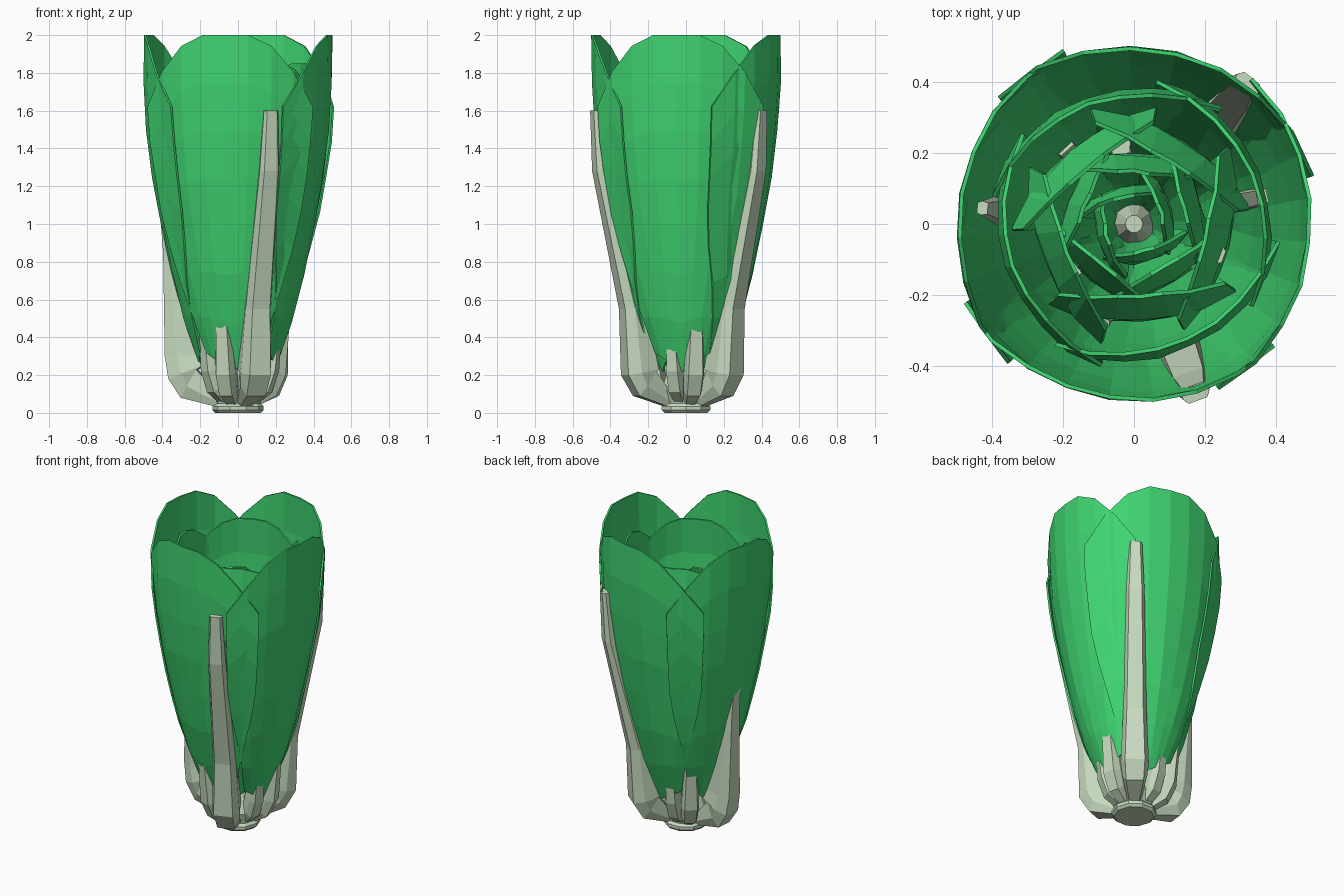
import bpy, bmesh, math, random

if "Cube" in bpy.data.objects:
    bpy.data.objects.remove(bpy.data.objects["Cube"])

random.seed(4)


def material(name, color):
    m = bpy.data.materials.new(name)
    m.diffuse_color = color
    m.use_nodes = True
    m.node_tree.nodes["Principled BSDF"].inputs["Base Color"].default_value = m.diffuse_color
    return m


GREEN = material("leaf_green", (0.05, 0.66, 0.165, 1))
PALE = material("pale_stalk", (0.57, 0.70, 0.52, 1))


def make_object(name, bm, mat):
    bmesh.ops.recalc_face_normals(bm, faces=bm.faces)
    me = bpy.data.meshes.new(name)
    bm.to_mesh(me)
    bm.free()
    me.materials.append(mat)
    ob = bpy.data.objects.new(name, me)
    bpy.context.collection.objects.link(ob)
    return ob


def lerp_profile(profile, z):
    """Radius at height z along a list of (radius, z) points."""
    for (r0, z0), (r1, z1) in zip(profile, profile[1:]):
        if z <= z1:
            return r0 + (r1 - r0) * max(0, (z - z0) / (z1 - z0))
    return profile[-1][0]


def leaf(name, angle, half_width, profile, edge_drop, flare, skew=0.0, rows=7, cols=8):
    """Thin cupped sheet round the axis, rounded tip and foot, side edges flared outward."""
    bm = bmesh.new()
    z0, z1 = profile[0][1], profile[-1][1]
    grid = []
    for i in range(rows + 1):
        v = i / rows
        w = math.radians(half_width) * (0.70 + 0.30 * min(1, v / 0.5))
        row = []
        for j in range(cols + 1):
            u = 2 * j / cols - 1
            top = z1 - edge_drop * max(0, abs(u) - 0.3) ** 1.5 / 0.586
            foot = z0 + 0.10 * abs(u)
            z = foot + (top - foot) * v
            r = lerp_profile(profile, z)
            r *= 1 + flare * u * u * min(1, 0.3 + v) + skew * u * v
            r += random.uniform(-0.004, 0.004)
            a = math.radians(angle) + u * w
            row.append(bm.verts.new((r * math.cos(a), r * math.sin(a), z)))
        grid.append(row)
    for lo, hi in zip(grid, grid[1:]):
        for j in range(cols):
            bm.faces.new((lo[j], lo[j + 1], hi[j + 1], hi[j]))
    ob = make_object(name, bm, GREEN)
    thick = ob.modifiers.new("thickness", "SOLIDIFY")
    thick.thickness = 0.011
    thick.offset = 0


def stalk(name, angle, path, widths, depths):
    """Tapered rib following an outer (radius, z) path, deep near the root."""
    bm = bmesh.new()
    a = math.radians(angle)
    c, s = math.cos(a), math.sin(a)
    rings = []
    n = len(path)
    for i, ((r, z), w, d) in enumerate(zip(path, widths, depths)):
        p, q = path[max(0, i - 1)], path[min(n - 1, i + 1)]
        l = math.hypot(q[0] - p[0], q[1] - p[1])
        nr, nz = -(q[1] - p[1]) / l, (q[0] - p[0]) / l
        ring = []
        for t, k in ((-0.35, 0), (0.35, 0), (0.5, 0.4), (0.4, 1), (-0.4, 1), (-0.5, 0.4)):
            rr, zz = r + nr * d * k, z + nz * d * k
            ring.append(bm.verts.new((rr * c - t * w * s, rr * s + t * w * c, zz)))
        rings.append(ring)
    for lo, hi in zip(rings, rings[1:]):
        for j in range(6):
            k = (j + 1) % 6
            bm.faces.new((lo[j], lo[k], hi[k], hi[j]))
    bm.faces.new(rings[0])
    bm.faces.new(rings[-1])
    make_object(name, bm, PALE)


# Outer leaves: four tall sheets whose flared edges cross on the diagonals
outer = [(0.185, 0.22), (0.25, 0.4), (0.32, 0.6), (0.385, 0.9), (0.44, 1.2),
         (0.48, 1.5), (0.495, 1.72), (0.495, 2.0)]
for i, (a, w) in enumerate([(-98, 57), (-6, 57), (76, 61), (170, 58)]):
    leaf(f"outer_leaf_{i + 1}", a, w, outer, 0.38, 0.075)

# Second ring, closed and rounded
second = [(0.13, 0.22), (0.21, 0.45), (0.28, 0.8), (0.345, 1.2), (0.38, 1.55), (0.36, 1.85)]
for i in range(4):
    leaf(f"second_leaf_{i + 1}", -65 + 88 * i, 58, second, 0.2, 0.09)

# Heart rings, smaller, lower and folded in towards the centre
hearts = [("third", 5, 0.265, 1.6, 52, 0.22, 131, 0.03),
          ("fourth", 5, 0.19, 1.45, 52, 0.28, 90, 0.08),
          ("inner", 4, 0.105, 1.25, 62, 0.3, 20, 0.15)]
for label, count, r, top, w, flare, start, skew in hearts:
    prof = [(0.3 * r, 0.2), (0.7 * r, 0.5), (r, 0.65 * top), (1.05 * r, 0.82 * top), (0.78 * r, top)]
    for i in range(count):
        leaf(f"{label}_leaf_{i + 1}", start + 360 * i / count, w, prof, 0.16, flare, skew, 6, 6)

# Stalks of the outer rings
outer_path = [(0.10, 0.03), (0.28, 0.09), (0.345, 0.2), (0.36, 0.55), (0.515, 1.28), (0.53, 1.6)]
slab = (0.06, 0.16, 0.17, 0.12, 0.07, 0.045)
for i, a in enumerate((-70, 51)):
    stalk(f"outer_stalk_{i + 1}", a, outer_path, (0.08, 0.15, 0.17, 0.14, 0.11, 0.08), slab)
stalk("outer_stalk_3", 174,
      [(0.10, 0.03), (0.30, 0.08), (0.365, 0.18), (0.385, 0.3), (0.395, 0.85), (0.445, 1.45)],
      (0.08, 0.14, 0.16, 0.14, 0.10, 0.04), (0.06, 0.17, 0.19, 0.17, 0.06, 0.03))
second_path = [(0.09, 0.03), (0.20, 0.09), (0.25, 0.2), (0.275, 0.5), (0.33, 0.9), (0.385, 1.5)]
for i, (a, n) in enumerate(((12, 6), (132, 5), (-109, 5))):
    stalk(f"second_stalk_{i + 1}", a, second_path[:n], (0.06, 0.10, 0.11, 0.08, 0.06, 0.05)[:n],
          (0.05, 0.11, 0.12, 0.07, 0.05, 0.03)[:n])
third_path = [(0.08, 0.03), (0.18, 0.11), (0.22, 0.22), (0.24, 0.45), (0.25, 0.8), (0.27, 1.4)]
for i, (a, n) in enumerate(((-20, 6), (100, 5), (-144, 5))):
    stalk(f"third_stalk_{i + 1}", a, third_path[:n], (0.06, 0.09, 0.09, 0.06, 0.06, 0.05)[:n],
          (0.05, 0.10, 0.10, 0.06, 0.05, 0.03)[:n])

# Cut root base and the slim core rising inside the head
bm = bmesh.new()
rings = []
for r, z in [(0.12, 0), (0.135, 0.015), (0.135, 0.035), (0.12, 0.05), (0.14, 0.12), (0.10, 0.22), (0.025, 0.5)]:
    rings.append([bm.verts.new((r * math.cos(math.tau * k / 10), r * math.sin(math.tau * k / 10), z))
                  for k in range(10)])
for lo, hi in zip(rings, rings[1:]):
    for j in range(10):
        k = (j + 1) % 10
        bm.faces.new((lo[j], lo[k], hi[k], hi[j]))
bm.faces.new(rings[0])
bm.faces.new(rings[-1])
make_object("root_base", bm, PALE)
